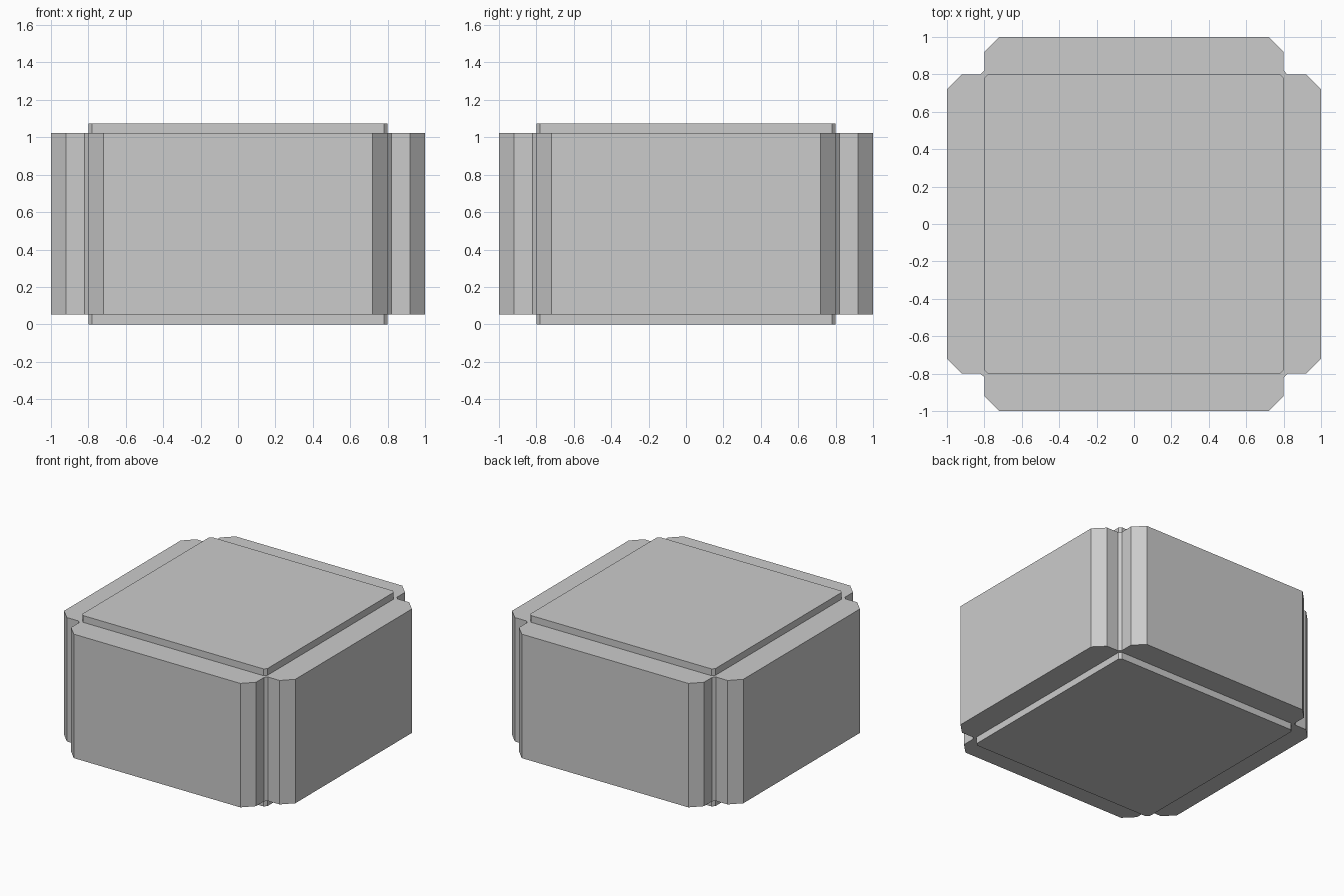
import bpy, bmesh

if "Cube" in bpy.data.objects:
    bpy.data.objects.remove(bpy.data.objects["Cube"])


def prism(name, outline, z0, z1):
    """Extrude a closed counter-clockwise outline between two heights."""
    bm = bmesh.new()
    face = bm.faces.new([bm.verts.new((x, y, z0)) for x, y in outline])
    top = bmesh.ops.extrude_face_region(bm, geom=[face], use_keep_orig=True)["geom"]
    bmesh.ops.translate(bm, vec=(0, 0, z1 - z0),
                        verts=[v for v in top if isinstance(v, bmesh.types.BMVert)])
    bmesh.ops.recalc_face_normals(bm, faces=bm.faces)
    mesh = bpy.data.meshes.new(name)
    bm.to_mesh(mesh)
    bm.free()
    obj = bpy.data.objects.new(name, mesh)
    bpy.context.collection.objects.link(obj)
    return obj


def four_corners(corner):
    """Repeat one corner's outline at every quarter turn."""
    points = []
    for _ in range(4):
        points += corner
        corner = [(-y, x) for x, y in corner]
    return points


# Body: four chamfered side slabs meeting in notched corners
body = prism("body", four_corners([(1, 0.72), (0.92, 0.8), (0.82, 0.8),
                                   (0.8, 0.82), (0.8, 0.92), (0.72, 1)]), 0.053, 1.022)

# Core: supplies the raised top and bottom panels
core = prism("core_helper", four_corners([(0.8, 0.78), (0.78, 0.8)]), 0, 1.075)
core.hide_render = True
core.hide_viewport = True

union = body.modifiers.new("join_panels", "BOOLEAN")
union.operation = "UNION"
union.solver = "EXACT"
union.object = core
